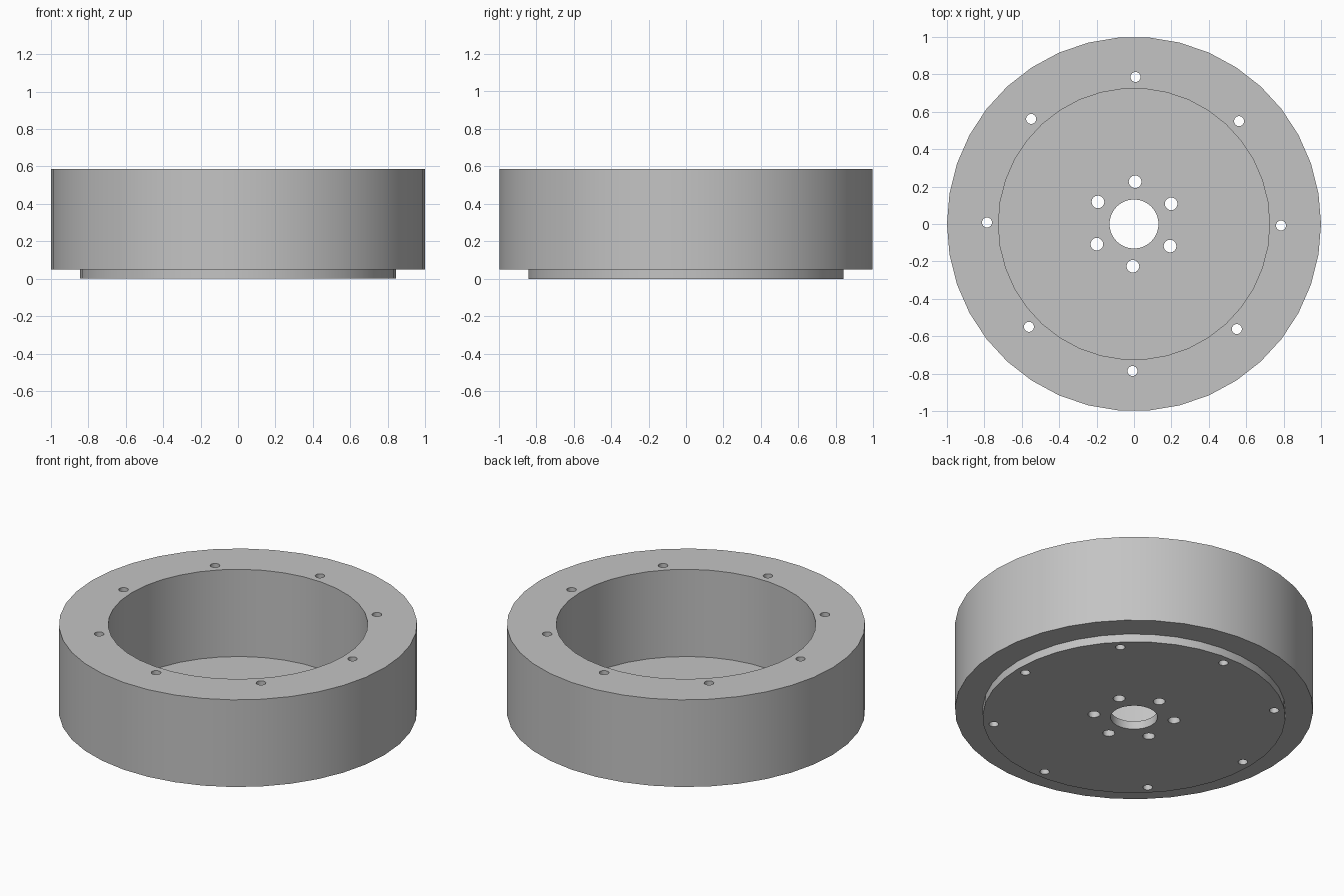
import bpy, bmesh, math

cube = bpy.data.objects.get("Cube")
if cube:
    bpy.data.objects.remove(cube, do_unlink=True)

SIDES = 38
TOP, STEP = 0.587, 0.05
OUTER, SEAT, BORE, CENTRE = 1.0, 0.845, 0.725, 0.131

grey = bpy.data.materials.new("plain_grey")
grey.use_nodes = True
grey.diffuse_color = (0.55, 0.55, 0.55, 1)
grey.node_tree.nodes["Principled BSDF"].inputs["Base Color"].default_value = grey.diffuse_color


def add_object(name, bm):
    bmesh.ops.recalc_face_normals(bm, faces=bm.faces)
    mesh = bpy.data.meshes.new(name)
    bm.to_mesh(mesh)
    bm.free()
    mesh.materials.append(grey)
    obj = bpy.data.objects.new(name, mesh)
    bpy.context.collection.objects.link(obj)
    return obj


def activate(obj):
    bpy.ops.object.select_all(action='DESELECT')
    obj.select_set(True)
    bpy.context.view_layer.objects.active = obj


def lathe(name, profile):
    """Turn a closed (radius, height) profile around the z axis."""
    bm = bmesh.new()
    rings = []
    for i in range(SIDES):
        a = math.tau * i / SIDES
        rings.append([bm.verts.new((r * math.cos(a), r * math.sin(a), z)) for r, z in profile])
    n = len(profile)
    for i, ring in enumerate(rings):
        after = rings[(i + 1) % SIDES]
        for j in range(n):
            k = (j + 1) % n
            bm.faces.new((ring[j], after[j], after[k], ring[k]))
    return add_object(name, bm)


def add_drills(bm, count, circle, radius, turn):
    """Evenly spaced upright cylinders on a bolt circle."""
    for i in range(count):
        a = math.tau * i / count + math.radians(turn)
        made = bmesh.ops.create_cone(bm, cap_ends=True, segments=16,
                                     radius1=radius, radius2=radius, depth=2)
        bmesh.ops.translate(bm, verts=made["verts"],
                            vec=(circle * math.cos(a), circle * math.sin(a), 0.3))


# Inner cup: base plate with a central hole and an upright wall
cup = lathe("inner_cup", [(CENTRE, 0), (SEAT, 0), (SEAT, TOP),
                          (BORE, TOP), (BORE, STEP), (CENTRE, STEP)])

# Outer band, raised above the bottom of the cup
band = lathe("outer_band", [(SEAT, STEP), (OUTER, STEP), (OUTER, TOP), (SEAT, TOP)])

# Bolt holes through the wall and through the base plate
bm = bmesh.new()
add_drills(bm, 8, 0.786, 0.027, -0.6)
add_drills(bm, 6, 0.226, 0.034, 28.5)
drills = add_object("bolt_hole_cutter", bm)
drills.hide_render = True

cut = cup.modifiers.new("bolt_holes", 'BOOLEAN')
cut.operation = 'DIFFERENCE'
cut.solver = 'EXACT'
cut.object = drills
activate(cup)
bpy.ops.object.modifier_apply(modifier=cut.name)
bpy.data.objects.remove(drills, do_unlink=True)

# Round walls smooth, rims sharp
for obj in (cup, band):
    activate(obj)
    bpy.ops.object.shade_smooth_by_angle(angle=math.radians(35))
